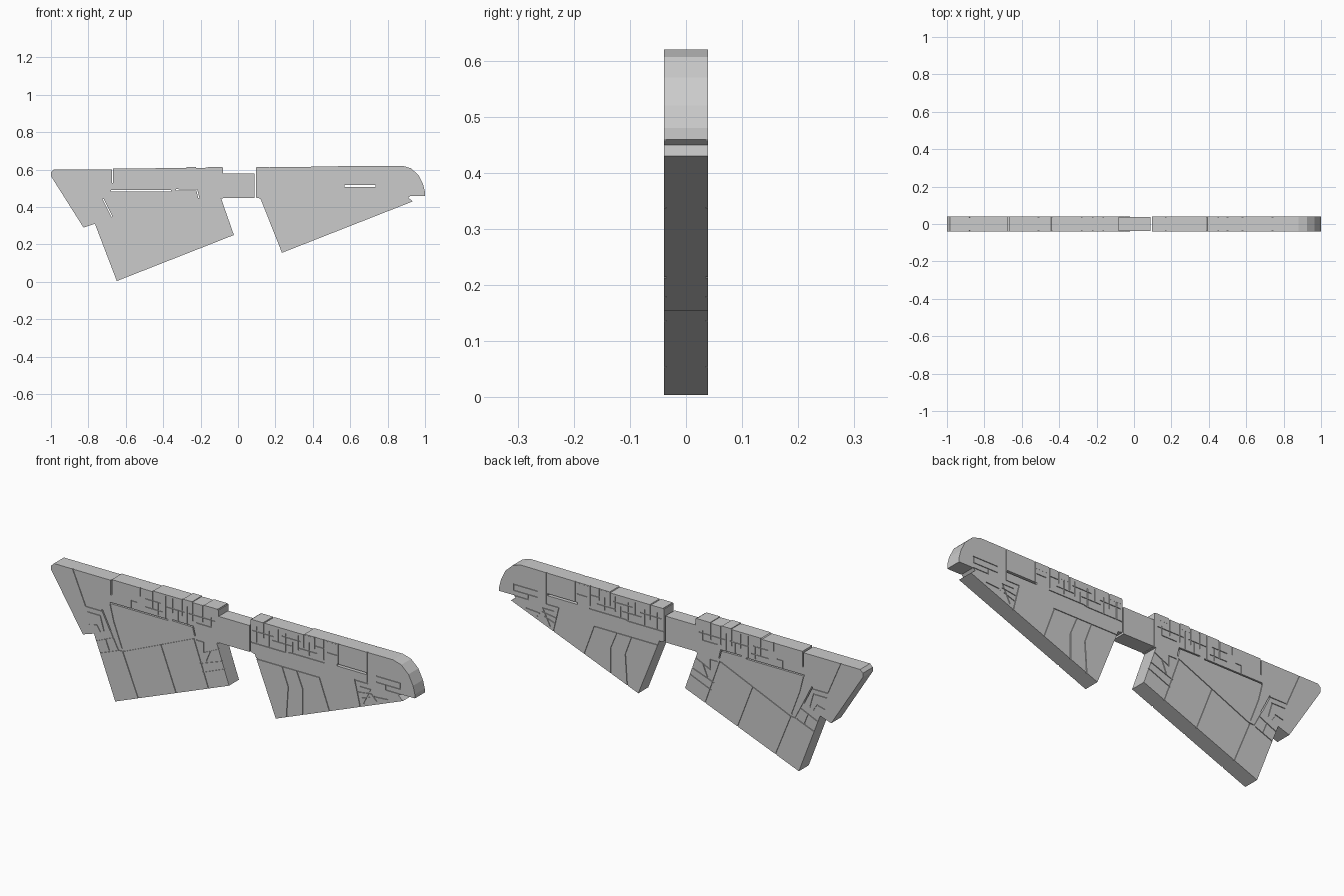
import bpy, bmesh
from mathutils import Vector

HALF = 0.039   # half thickness of the slab


def prism(bm, pts, y0, y1):
    """Extrude an x/z polygon from y0 to y1."""
    face = bm.faces.new([bm.verts.new((x, y0, z)) for x, z in pts])
    ext = bmesh.ops.extrude_face_region(bm, geom=[face])
    moved = [v for v in ext['geom'] if isinstance(v, bmesh.types.BMVert)]
    bmesh.ops.translate(bm, verts=moved, vec=(0, y1 - y0, 0))


def finish(bm, name):
    bmesh.ops.recalc_face_normals(bm, faces=bm.faces)
    me = bpy.data.meshes.new(name)
    bm.to_mesh(me)
    bm.free()
    ob = bpy.data.objects.new(name, me)
    bpy.context.collection.objects.link(ob)
    return ob


def slab(name, pts, half=HALF):
    bm = bmesh.new()
    prism(bm, pts, -half, half)
    return finish(bm, name)


def grooves(name, lines, width, through):
    """Thin cutter strips along polylines, either right through or shallow on both faces."""
    bm = bmesh.new()
    for line in lines:
        for a, b in zip(line, line[1:]):
            a, b = Vector(a), Vector(b)
            d = (b - a).normalized()
            n = Vector((-d.y, d.x)) * width / 2
            a, b = a - d * width * .45, b + d * width * .45
            quad = [a + n, b + n, b - n, a - n]
            spans = [(-.06, .06)] if through else [(-.06, -HALF + .004), (HALF - .004, .06)]
            for y0, y1 in spans:
                prism(bm, quad, y0, y1)
    ob = finish(bm, name)
    ob.hide_render = True
    ob.hide_viewport = True
    ob.display_type = 'WIRE'
    return ob


def carve(ob, cutter):
    m = ob.modifiers.new(cutter.name, 'BOOLEAN')
    m.operation = 'DIFFERENCE'
    m.solver = 'EXACT'
    m.use_self = True
    m.object = cutter


# large left wing
left = slab('left_wing', [
    (-1, .585), (-.985, .6), (-.672, .6), (-.67, .605), (-.445, .605), (-.44, .609), (-.08, .61),
    (-.08, .445), (-.09, .445), (-.022, .25), (-.648, .004), (-.765, .31), (-.826, .29), (-1, .565)])

# smaller right wing with rounded nose
right = slab('right_wing', [
    (.095, .61), (.17, .61), (.172, .613), (.39, .613), (.392, .617), (.58, .618), (.88, .62),
    (.925, .607), (.965, .57), (.99, .52), (1, .48), (1, .46), (.922, .46), (.91, .45), (.935, .43),
    (.235, .155), (.128, .425), (.12, .445), (.095, .45)])

# narrow link between the wings
slab('centre_link', [(-.08, .578), (.088, .578), (.088, .447), (-.08, .447)], .037)

# panel seams, left wing
carve(left, grooves('left_seams', [
    [(-.885, .61), (-.81, .435), (-.72, .435)],
    [(-.71, .42), (-.63, .265), (-.6, .268), (-.215, .435)],
    [(-.675, .48), (-.655, .4), (-.61, .28)],
    [(-.605, .262), (-.515, .04)],
    [(-.395, .352), (-.308, .125)],
    [(-.215, .435), (-.13, .195)]], .005, False))
carve(left, grooves('left_slots', [
    [(-.675, .487), (-.36, .487)], [(-.33, .492), (-.22, .49), (-.21, .45)],
    [(-.67, .62), (-.67, .53)], [(-.72, .44), (-.675, .35)]], .006, True))

# small plating, left wing: upper band, edge block and hip block
plating = [
    [(-.56, .487), (-.56, .53), (-.53, .53)], [(-.51, .62), (-.51, .565)],
    [(-.48, .56), (-.4, .56)], [(-.48, .52), (-.39, .52)], [(-.44, .62), (-.44, .52)],
    [(-.41, .56), (-.41, .5)], [(-.37, .6), (-.37, .49)], [(-.37, .55), (-.27, .55)],
    [(-.33, .6), (-.33, .53)], [(-.3, .55), (-.3, .5)], [(-.28, .62), (-.28, .53)],
    [(-.25, .58), (-.25, .5)], [(-.22, .62), (-.22, .52)], [(-.24, .55), (-.1, .55)],
    [(-.165, .62), (-.165, .53)], [(-.2, .515), (-.12, .515), (-.12, .56)],
    [(-.2, .43), (-.16, .43), (-.16, .38), (-.075, .42)], [(-.18, .32), (-.04, .37)],
    [(-.165, .28), (-.03, .335)], [(-.12, .4), (-.145, .34)],
    [(-.8, .41), (-.73, .41), (-.71, .34)], [(-.79, .35), (-.75, .36), (-.73, .33)],
    [(-.75, .28), (-.66, .32)], [(-.73, .225), (-.64, .26)], [(-.7, .3), (-.68, .25)]]
carve(left, grooves('left_plating', plating, .004, False))

# panel seams, right wing
carve(right, grooves('right_seams', [
    [(.1, .5), (.29, .5), (.31, .505), (.5, .505)], [(.13, .425), (.475, .425), (.53, .275)],
    [(.27, .425), (.305, .33), (.295, .18)], [(.35, .425), (.385, .34), (.385, .215)],
    [(.74, .63), (.74, .465), (.67, .465), (.7, .34)],
    [(.58, .63), (.58, .515)]], .005, False))
carve(right, grooves('right_slots', [[(.575, .512), (.73, .512)]], .01, True))

# small plating, right wing: upper band, nose slot and lower tip block
plating = [
    [(.13, .59), (.13, .5)], [(.17, .62), (.17, .54)], [(.11, .56), (.22, .56)],
    [(.2, .58), (.2, .5)], [(.22, .54), (.32, .54)], [(.25, .6), (.25, .54)],
    [(.29, .59), (.29, .5)], [(.27, .575), (.37, .575)], [(.33, .56), (.33, .51)],
    [(.36, .6), (.36, .53)], [(.39, .63), (.39, .55)], [(.36, .54), (.46, .54)],
    [(.42, .58), (.42, .52)], [(.45, .63), (.45, .56)], [(.45, .575), (.5, .575)],
    [(.5, .63), (.5, .52)], [(.52, .56), (.57, .56)],
    [(.79, .515), (.92, .515), (.92, .485), (.79, .485)], [(.84, .485), (.84, .46), (.92, .46)],
    [(.7, .44), (.76, .44), (.72, .36)], [(.69, .41), (.76, .42), (.79, .39)],
    [(.69, .38), (.75, .4)], [(.78, .41), (.85, .415)]]
carve(right, grooves('right_plating', plating, .004, False))

# raised plates along the top edge
for name, xs in (('left_top_plate', [(-.275, -.225), (-.16, -.085)]),
                 ('right_top_plate', [(.1, .165), (.397, .445), (.505, .575)])):
    for x0, x1 in xs:
        slab(name, [(x0, .585), (x0, .613), (x1, .613), (x1, .585)], HALF + .0005)
